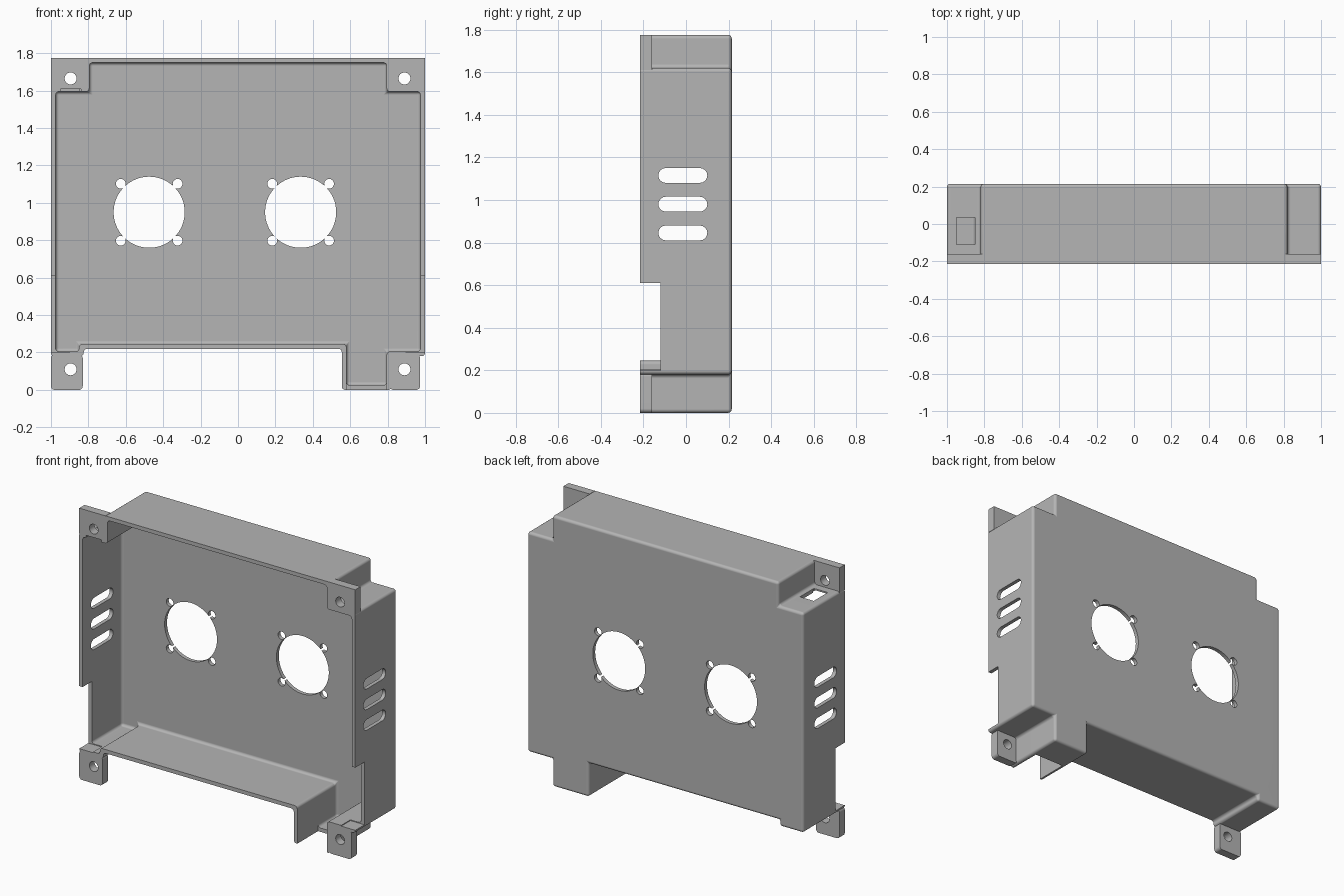
import bpy, bmesh, math
from mathutils import Vector

if "Cube" in bpy.data.objects:
    bpy.data.objects.remove(bpy.data.objects["Cube"])

FRONT, BACK, WALL = -0.215, 0.215, 0.025

grey = bpy.data.materials.new("matte_grey")
grey.use_nodes = True
grey.diffuse_color = (0.46, 0.46, 0.46, 1)
grey.node_tree.nodes["Principled BSDF"].inputs["Base Color"].default_value = (0.46, 0.46, 0.46, 1)


def prism(name, outline, low, high, axis="y", bevel=0.0, corners_only=False):
    """Extrude a 2D outline: (x, z) along y, or (y, z) along x. Rounds all but the low end."""
    bm = bmesh.new()
    place = (lambda a, b: (a, low, b)) if axis == "y" else (lambda a, b: (low, a, b))
    base = bm.faces.new([bm.verts.new(place(a, b)) for a, b in outline])
    step = Vector((0, high - low, 0)) if axis == "y" else Vector((high - low, 0, 0))
    new = bmesh.ops.extrude_face_region(bm, geom=[base], use_keep_orig=True)["geom"]
    bmesh.ops.translate(bm, vec=step, verts=[v for v in new if isinstance(v, bmesh.types.BMVert)])
    bmesh.ops.recalc_face_normals(bm, faces=bm.faces[:])
    if bevel:
        i = 1 if axis == "y" else 0
        edges = []
        for e in bm.edges:
            ends = [abs(v.co[i] - low) < 1e-5 for v in e.verts]
            along = ends[0] != ends[1]
            if along or (not corners_only and not all(ends)):
                edges.append(e)
        bmesh.ops.bevel(bm, geom=edges, offset=bevel, segments=4, profile=0.5,
                        affect="EDGES", clamp_overlap=True)
    mesh = bpy.data.meshes.new(name)
    bm.to_mesh(mesh)
    bm.free()
    obj = bpy.data.objects.new(name, mesh)
    bpy.context.collection.objects.link(obj)
    return obj


def rect(a0, a1, b0, b1):
    return [(a0, b0), (a1, b0), (a1, b1), (a0, b1)]


def circle(a, b, r, n):
    return [(a + r * math.cos(math.tau * k / n), b + r * math.sin(math.tau * k / n)) for k in range(n)]


def slot(a0, a1, b, r, n=8):
    right = [(a1 - r + r * math.sin(math.pi * k / n), b - r * math.cos(math.pi * k / n)) for k in range(n + 1)]
    left = [(a0 + r - r * math.sin(math.pi * k / n), b + r * math.cos(math.pi * k / n)) for k in range(n + 1)]
    return right + left


def combine(target, tool, operation):
    mod = target.modifiers.new("combine", "BOOLEAN")
    mod.operation, mod.solver, mod.object = operation, "EXACT", tool
    graph = bpy.context.evaluated_depsgraph_get()
    graph.update()
    result = bpy.data.meshes.new_from_object(target.evaluated_get(graph))
    target.modifiers.clear()
    target.data = result
    bpy.data.objects.remove(tool)


def cut(outline, low, high, axis="y", bevel=0.0):
    combine(shell, prism("cutter", outline, low, high, axis, bevel), "DIFFERENCE")


# Enclosure body with stepped corners and one leg
outer = [(-1, 0.18), (-0.825, 0.18), (-0.825, 0.22), (0.555, 0.22), (0.555, 0), (0.82, 0),
         (0.82, 0.18), (1, 0.18), (1, 1.62), (0.82, 1.62), (0.82, 1.775),
         (-0.82, 1.775), (-0.82, 1.62), (-1, 1.62)]
shell = prism("enclosure_shell", outer, FRONT, BACK, bevel=0.018)

# Mounting plates at the top corners and tabs at the bottom
for s in (-1, 1):
    combine(shell, prism("corner_plate", rect(*sorted((s, s * 0.81)), 1.61, 1.775), FRONT, -0.16), "UNION")
for x0, x1 in ((-1, -0.83), (0.81, 0.973)):
    combine(shell, prism("tab", rect(x0, x1, 0, 0.19), FRONT, -0.16,
                         bevel=0.02, corners_only=True), "UNION")

# Hollow interior
inner = [(-0.975, 0.205), (-0.85, 0.205), (-0.85, 0.245), (0.58, 0.245), (0.58, 0.025), (0.795, 0.025),
         (0.795, 0.205), (0.975, 0.205), (0.975, 1.595), (0.795, 1.595), (0.795, 1.75),
         (-0.795, 1.75), (-0.795, 1.595), (-0.975, 1.595)]
cut(inner, FRONT - 0.1, BACK - WALL, bevel=0.018)

# Round openings in the back panel, each with four screw holes
for cx in (-0.475, 0.335):
    cut(circle(cx, 0.95, 0.19, 64), 0, 0.4)
    for dx in (-0.152, 0.152):
        for dz in (-0.152, 0.152):
            cut(circle(cx + dx, 0.95 + dz, 0.026, 20), 0, 0.4)

# Mounting holes
for x in (-0.895, 0.89):
    for z in (0.11, 1.665):
        cut(circle(x, z, 0.032, 24), -0.3, -0.1)

# Side vents and front notches in both side walls
for x0, x1 in ((-1.1, -0.9), (0.9, 1.1)):
    for z in (0.845, 0.98, 1.115):
        cut(slot(-0.13, 0.1, z, 0.035), x0, x1, "x")
    cut(rect(-0.3, -0.12, 0.2, 0.61), x0 * 0.998, x1, "x")

# Cable slot in one top pocket, with a shallow groove leading to the front
cut(rect(-0.95, -0.85, 1.5, 1.7), -0.11, 0.035)
cut(rect(-0.95, -0.84, 1.5, 1.61), -0.3, -0.1)

# Open front part of the leg floor
cut(rect(0.58, 0.795, -0.1, 0.1), -0.3, 0.0)

# Material and shading
shell.data.materials.clear()
shell.data.materials.append(grey)
for p in shell.data.polygons:
    p.material_index = 0
bpy.ops.object.select_all(action="DESELECT")
shell.select_set(True)
bpy.context.view_layer.objects.active = shell
bpy.ops.object.shade_smooth_by_angle(angle=math.radians(30))
weighted = shell.modifiers.new("even_shading", "WEIGHTED_NORMAL")
weighted.keep_sharp = True
